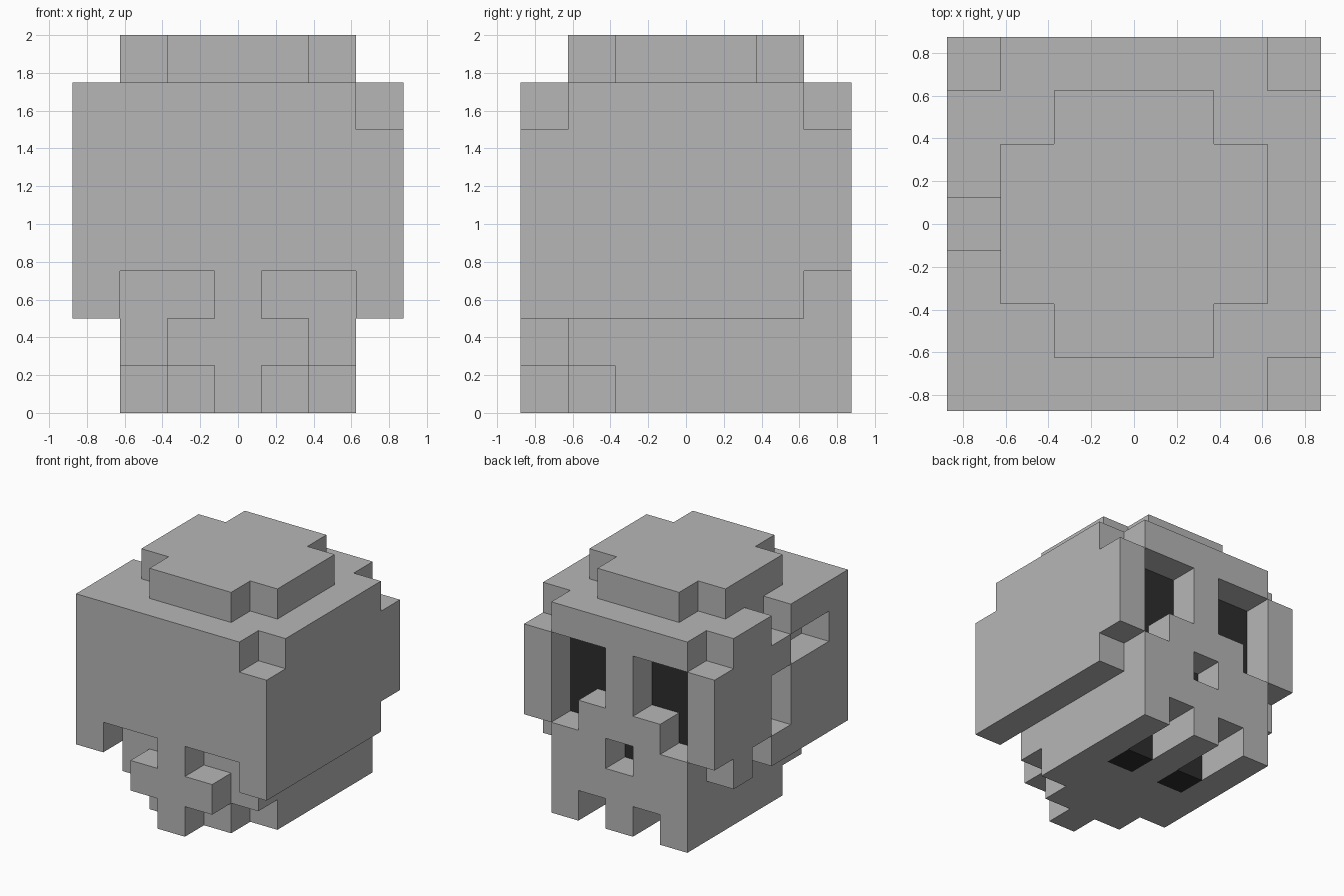
import bpy, bmesh, math
from itertools import product

if "Cube" in bpy.data.objects:
    bpy.data.objects.remove(bpy.data.objects["Cube"])

U = 0.25                                   # edge of one block
DIRS = [(1, 0, 0), (-1, 0, 0), (0, 1, 0), (0, -1, 0), (0, 0, 1), (0, 0, -1)]


def material(name, value):
    m = bpy.data.materials.new(name)
    m.diffuse_color = (value, value, value, 1)
    m.use_nodes = True
    m.node_tree.nodes["Principled BSDF"].inputs["Base Color"].default_value = m.diffuse_color
    return m


def block(x0, x1, y0, y1, z0, z1):
    """Set of grid cells in an inclusive range (7 x 7 x 8 grid)."""
    return set(product(range(x0, x1 + 1), range(y0, y1 + 1), range(z0, z1 + 1)))


def mirror(cells):
    return cells | {(6 - x, y, z) for x, y, z in cells}


bone = material("bone_grey", 0.47)
dark = material("socket_black", 0.027)

# Flat cap on top, corners cut
crown = block(1, 5, 2, 4, 7, 7) | block(2, 4, 1, 5, 7, 7)

# Dark blocks behind the eyes, nose and tooth gaps
linings = mirror(block(1, 2, 5, 5, 3, 5) | block(2, 2, 4, 4, 0, 0)) | block(3, 3, 5, 5, 2, 2)

# Centre of the head with the face on the back (+y) side
head = block(1, 5, 0, 6, 2, 6)
head -= mirror(block(1, 1, 6, 6, 3, 5) | block(2, 2, 6, 6, 4, 5))   # eye sockets
head -= block(3, 3, 6, 6, 2, 2)                                      # nose hole
head -= mirror(block(1, 2, 0, 0, 2, 2))                              # nape notches
head -= linings

# Jaw and skull base, stepped in at the nape
jaw = block(1, 5, 2, 6, 0, 0) | block(2, 4, 1, 1, 0, 0) | block(3, 3, 0, 0, 0, 0)
jaw |= block(1, 5, 1, 6, 1, 1) | block(2, 4, 0, 0, 1, 1)
jaw -= mirror(block(2, 2, 5, 6, 0, 0))                               # tooth gaps
jaw -= linings

# Intact side wall
right_side = block(6, 6, 0, 6, 2, 6) - block(6, 6, 6, 6, 2, 2)
right_side -= block(6, 6, 0, 0, 6, 6) | block(6, 6, 6, 6, 6, 6)

# Cracked side wall
left_side = block(0, 0, 0, 6, 2, 6) - block(0, 0, 6, 6, 2, 2) - block(0, 0, 6, 6, 6, 6)
left_side -= block(0, 0, 3, 3, 6, 6) | block(0, 0, 1, 2, 5, 5)       # upper crack
left_side -= block(0, 0, 3, 3, 3, 4) | block(0, 0, 4, 4, 2, 2)       # lower crack

parts = {"crown": (crown, bone), "head": (head, bone), "jaw": (jaw, bone),
         "right_side": (right_side, bone), "left_side": (left_side, bone),
         "socket_linings": (linings, dark)}
solid = set().union(*(cells for cells, _ in parts.values()))


def build(name, cells, mat):
    """Make faces only where a block meets open space, then merge flat areas."""
    bm = bmesh.new()
    verts = {}

    def vert(c):
        if c not in verts:
            verts[c] = bm.verts.new(((c[0] - 3.5) * U, (c[1] - 3.5) * U, c[2] * U))
        return verts[c]

    for cell in sorted(cells):
        for d in DIRS:
            if tuple(a + b for a, b in zip(cell, d)) in solid:
                continue
            axis = [abs(v) for v in d].index(1)
            u, w = (axis + 1) % 3, (axis + 2) % 3
            corners = []
            for du, dw in ((0, 0), (1, 0), (1, 1), (0, 1)):
                c = list(cell)
                c[axis] += max(d[axis], 0)
                c[u] += du
                c[w] += dw
                corners.append(vert(tuple(c)))
            bm.faces.new(corners if d[axis] > 0 else corners[::-1])
    bmesh.ops.dissolve_limit(bm, angle_limit=math.radians(1), verts=bm.verts[:],
                             edges=bm.edges[:], use_dissolve_boundaries=False)
    me = bpy.data.meshes.new(name)
    bm.to_mesh(me)
    bm.free()
    me.materials.append(mat)
    bpy.context.collection.objects.link(bpy.data.objects.new(name, me))


for part, (cells, mat) in parts.items():
    build(part, cells, mat)
